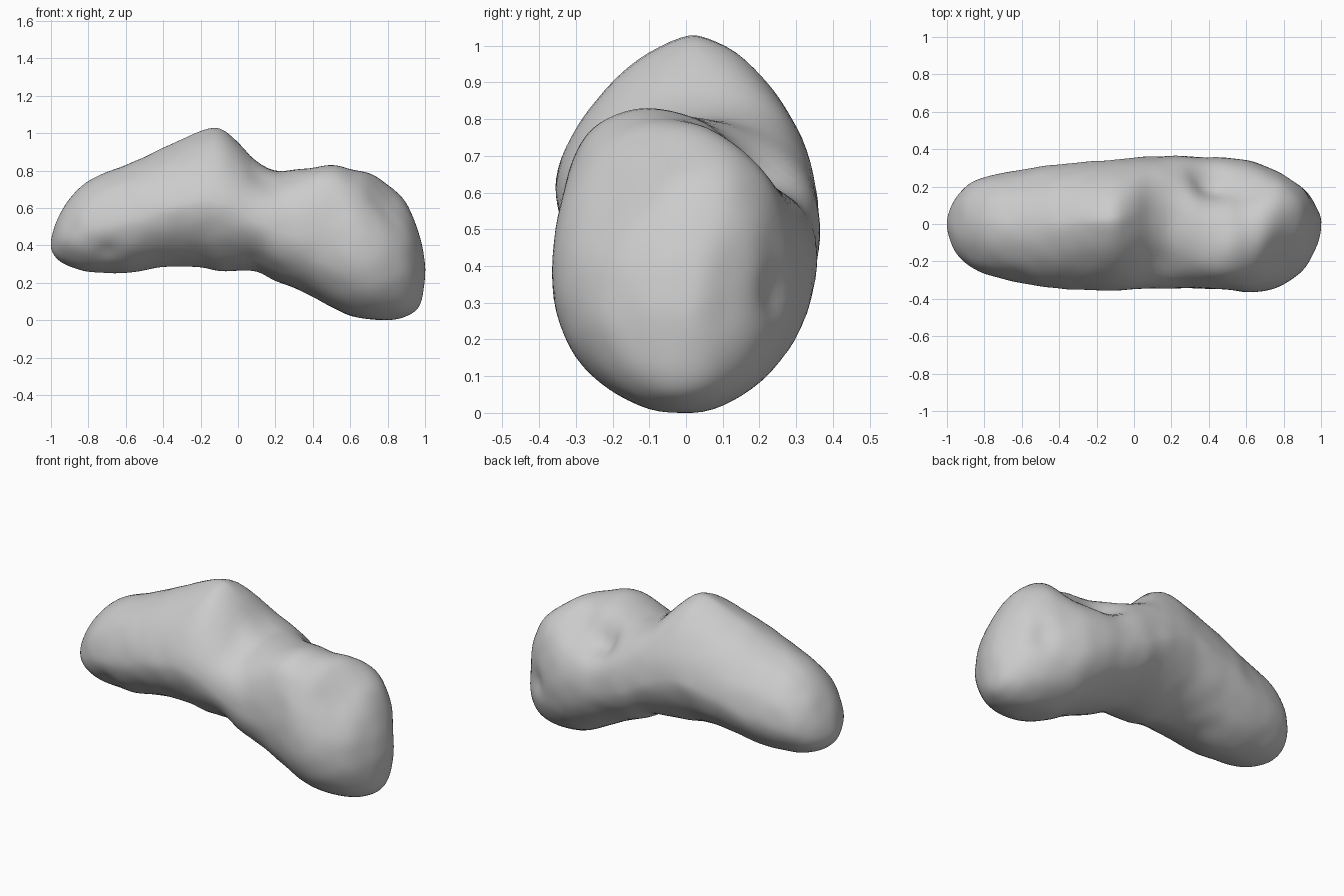
import bpy, bmesh
from math import pi, sin, cos, acos, exp, copysign
from mathutils import Vector, noise

if "Cube" in bpy.data.objects:
    bpy.data.objects.remove(bpy.data.objects["Cube"])

# Stations along the body: x, top z, bottom z, front y, back y
STATIONS = [
    (-1.00, 0.40, 0.40, 0.00, 0.00),
    (-0.97, 0.53, 0.33, -0.12, 0.11),
    (-0.90, 0.65, 0.285, -0.21, 0.20),
    (-0.80, 0.745, 0.26, -0.265, 0.25),
    (-0.60, 0.83, 0.253, -0.315, 0.29),
    (-0.40, 0.92, 0.285, -0.345, 0.32),
    (-0.20, 1.01, 0.285, -0.355, 0.335),
    (-0.10, 1.025, 0.265, -0.355, 0.345),
    (0.00, 0.95, 0.265, -0.35, 0.355),
    (0.10, 0.85, 0.26, -0.345, 0.36),
    (0.20, 0.80, 0.21, -0.345, 0.365),
    (0.35, 0.81, 0.15, -0.345, 0.36),
    (0.50, 0.83, 0.07, -0.35, 0.355),
    (0.60, 0.81, 0.025, -0.365, 0.34),
    (0.70, 0.79, 0.005, -0.36, 0.31),
    (0.80, 0.73, 0.00, -0.325, 0.27),
    (0.90, 0.63, 0.02, -0.25, 0.20),
    (0.97, 0.46, 0.08, -0.135, 0.10),
    (1.00, 0.25, 0.25, 0.00, 0.00),
]
# Top ridge: x, sideways shift, roundness of the upper half, of the lower half
RIDGE = [(-1, 0, 2, 2), (-0.6, 0, 1.9, 1.85), (-0.1, 0.03, 1.6, 1.8),
         (0.2, 0.03, 2.3, 1.9), (0.48, -0.11, 2.0, 2.1), (0.8, 0.06, 2.1, 2.1), (1, 0, 2, 2)]
# Hollows: centre, radius, depth
HOLLOWS = [
    ((0.42, 0.24, 0.70), 0.12, 0.075),
    ((0.60, 0.18, 0.70), 0.12, 0.03),
    ((0.82, 0.22, 0.33), 0.07, 0.03),
    ((0.78, -0.20, 0.62), 0.18, 0.03),
    ((-0.70, -0.25, 0.36), 0.06, 0.015),
    ((0.08, -0.20, 0.34), 0.07, 0.01),
    ((0.10, -0.22, 0.75), 0.12, 0.02),
]
RINGS, SIDES = 96, 72


def angle(x):
    return acos(max(-1, min(1, -x)))


def sample(rows, x):
    """Smooth interpolation, spaced by angle so both ends are round."""
    u = [angle(r[0]) for r in rows]
    a = angle(x)
    i = max(k for k in range(len(u) - 1) if u[k] <= a + 1e-9)
    h = u[i + 1] - u[i]
    t = (a - u[i]) / h

    def slope(k, c):
        lo, hi = max(k - 1, 0), min(k + 1, len(u) - 1)
        return (rows[hi][c] - rows[lo][c]) / (u[hi] - u[lo])

    out = []
    for c in range(1, len(rows[0])):
        p, q = rows[i][c], rows[i + 1][c]
        out.append((2*t**3 - 3*t**2 + 1) * p + (t**3 - 2*t**2 + t) * h * slope(i, c)
                   + (3*t**2 - 2*t**3) * q + (t**3 - t**2) * h * slope(i + 1, c))
    return out


def spow(v, e):
    return copysign(abs(v) ** e, v)


def section(bm, x):
    top, bottom, front, back = sample(STATIONS, x)
    shift, upper, lower = sample(RIDGE, x)
    mid = bottom + (top - bottom) * 0.46
    yc, half = (front + back) / 2, (back - front) / 2
    ring = []
    for k in range(SIDES):
        a = 2 * pi * k / SIDES
        c, s = cos(a), sin(a)
        e = 2 / (upper if s > 0 else lower)
        y = yc + half * spow(c, e)
        z = mid + spow(s, e) * ((top - mid) if s > 0 else (mid - bottom))
        # lean the crest sideways, and keep the underside centred
        y += (shift if s > 0 else -0.5 * yc) * s * s
        ring.append(bm.verts.new((x, y, z)))
    return ring


# Loft the body
bm = bmesh.new()
rings = [section(bm, -cos(pi * i / RINGS)) for i in range(1, RINGS)]
for r0, r1 in zip(rings, rings[1:]):
    for k in range(SIDES):
        j = (k + 1) % SIDES
        bm.faces.new((r0[k], r0[j], r1[j], r1[k]))
for x, z, ring in ((-1, 0.40, rings[0]), (1, 0.25, rings[-1])):
    tip = bm.verts.new((x, 0, z))
    for k in range(SIDES):
        bm.faces.new((tip, ring[k], ring[(k + 1) % SIDES]))
bmesh.ops.recalc_face_normals(bm, faces=bm.faces)
bm.normal_update()

# Press in the hollows and add slight surface unevenness
moves = []
for v in bm.verts:
    d = 0.004 * noise.noise(v.co * 9)
    for centre, radius, depth in HOLLOWS:
        d -= depth * exp(-((v.co - Vector(centre)).length / radius) ** 2)
    moves.append(v.normal * d)
for v, m in zip(bm.verts, moves):
    v.co += m
low = min(v.co.z for v in bm.verts)
bmesh.ops.translate(bm, verts=bm.verts, vec=(0, 0, -low))

mesh = bpy.data.meshes.new("asteroid_body")
bm.to_mesh(mesh)
bm.free()
mesh.shade_smooth()
body = bpy.data.objects.new("asteroid_body", mesh)
bpy.context.collection.objects.link(body)
